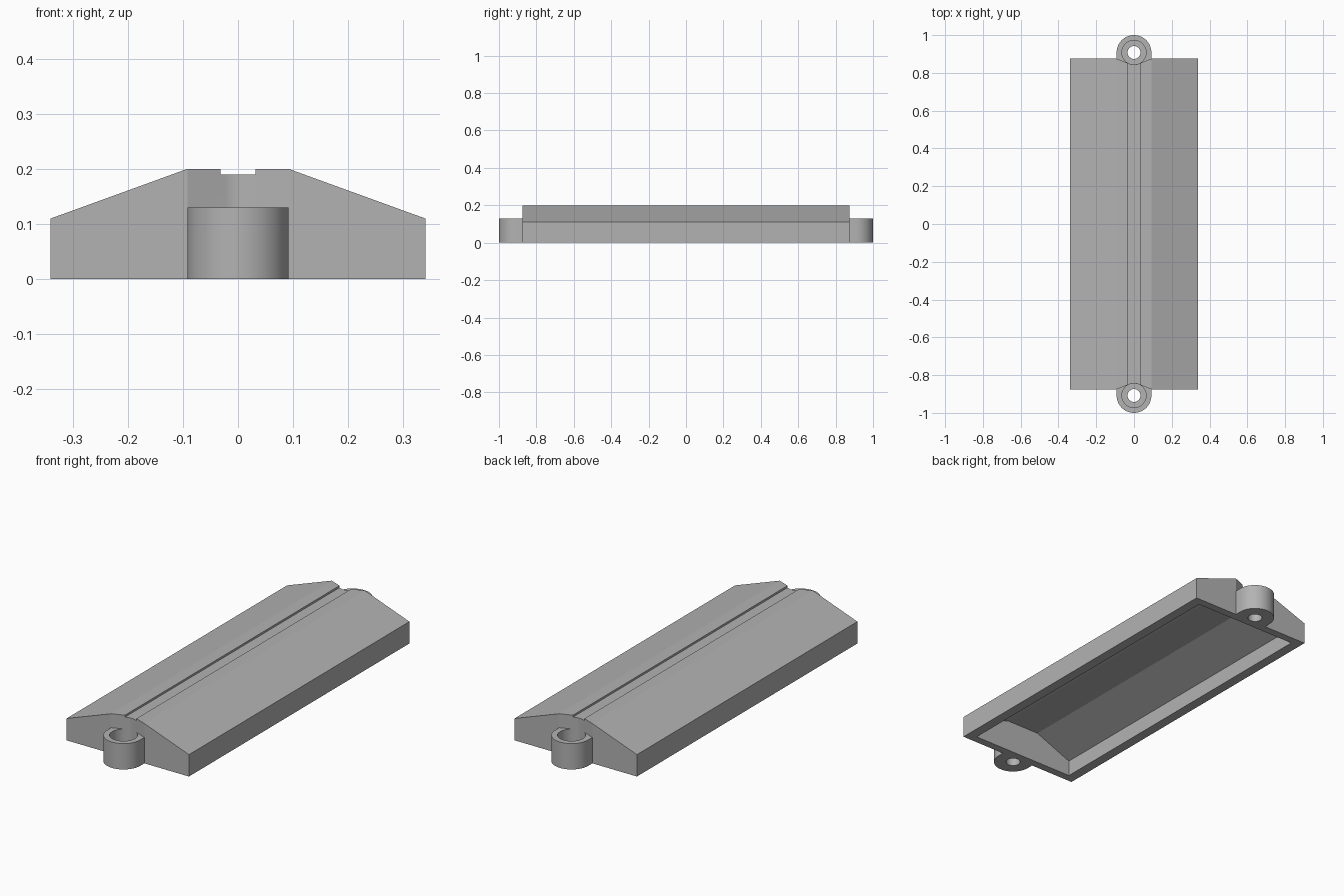
import bpy
import bmesh
from math import cos, sin, radians

cube = bpy.data.objects.get("Cube")
if cube:
    bpy.data.objects.remove(cube, do_unlink=True)

HALF_W, HALF_L = 0.34, 0.875      # cover half width and half length
LUG_Y, LUG_R, LUG_TOP = 0.908, 0.092, 0.13
BORE_R, HOLE_R = 0.064, 0.034

grey = bpy.data.materials.new("plain grey")
grey.use_nodes = True
colour = (0.45, 0.45, 0.45, 1)
grey.diffuse_color = colour
grey.node_tree.nodes["Principled BSDF"].inputs["Base Color"].default_value = colour


def prism(name, outline, start, end, place):
    """Extrude a 2D outline from start to end; place(a, b, t) gives the 3D point."""
    bm = bmesh.new()
    rings = [[bm.verts.new(place(a, b, t)) for a, b in outline] for t in (start, end)]
    n = len(outline)
    for ring in rings:
        bm.faces.new(ring)
    for i in range(n):
        j = (i + 1) % n
        bm.faces.new((rings[0][i], rings[0][j], rings[1][j], rings[1][i]))
    bmesh.ops.recalc_face_normals(bm, faces=bm.faces)
    mesh = bpy.data.meshes.new(name)
    bm.to_mesh(mesh)
    bm.free()
    mesh.materials.append(grey)
    obj = bpy.data.objects.new(name, mesh)
    bpy.context.collection.objects.link(obj)
    return obj


def lengthwise(a, b, t):
    return (a, t, b)


def arc(radius, first, last, steps):
    angles = [radians(first + (last - first) * i / steps) for i in range(steps + 1)]
    return [(radius * cos(a), LUG_Y + radius * sin(a)) for a in angles]


def combine(target, tool, operation):
    """Apply a boolean, then discard the tool."""
    tool.hide_render = True
    mod = target.modifiers.new(operation, 'BOOLEAN')
    mod.object, mod.operation, mod.solver = tool, operation, 'EXACT'
    bpy.context.view_layer.objects.active = target
    bpy.ops.object.modifier_apply(modifier=mod.name)
    bpy.data.objects.remove(tool, do_unlink=True)


def mirrored(half):
    return half + [(-x, z) for x, z in reversed(half)]


# Ridged cover with a shallow groove along its top
body_profile = mirrored([(HALF_W, 0), (HALF_W, 0.11), (0.092, 0.2),
                         (0.032, 0.2), (0.032, 0.19)])
cover = prism("ridged_cover", body_profile, -HALF_L, HALF_L, lengthwise)

# Hollow underside following the roof
cavity_profile = mirrored([(0.29, -0.05), (0.29, 0.08), (0.092, 0.162)])
combine(cover, prism("cavity", cavity_profile, -0.835, 0.835, lengthwise), 'DIFFERENCE')

# Screw lugs at both ends
lug = arc(LUG_R, 0, 180, 48) + [(-LUG_R, 0.855), (LUG_R, 0.855)]
notch = arc(BORE_R, -112, -68, 12) + [(LUG_R, HALF_L), (LUG_R, 1.1),
                                      (-LUG_R, 1.1), (-LUG_R, HALF_L)]
bore = arc(BORE_R, 0, 360, 64)[:-1]
hole = arc(HOLE_R, 0, 360, 48)[:-1]

for side in (-1, 1):
    def upright(a, b, t):
        return (a, side * b, t)

    combine(cover, prism("lug", lug, 0, LUG_TOP, upright), 'UNION')
    # Driver clearance in the roof, screw head recess and through hole
    combine(cover, prism("notch", notch, LUG_TOP, 0.3, upright), 'DIFFERENCE')
    combine(cover, prism("bore", bore, 0.04, 0.3, upright), 'DIFFERENCE')
    combine(cover, prism("hole", hole, -0.1, 0.1, upright), 'DIFFERENCE')

# Smooth the round walls, keep the edges crisp
bpy.ops.object.select_all(action='DESELECT')
cover.select_set(True)
bpy.context.view_layer.objects.active = cover
bpy.ops.object.shade_smooth_by_angle(angle=radians(15))
